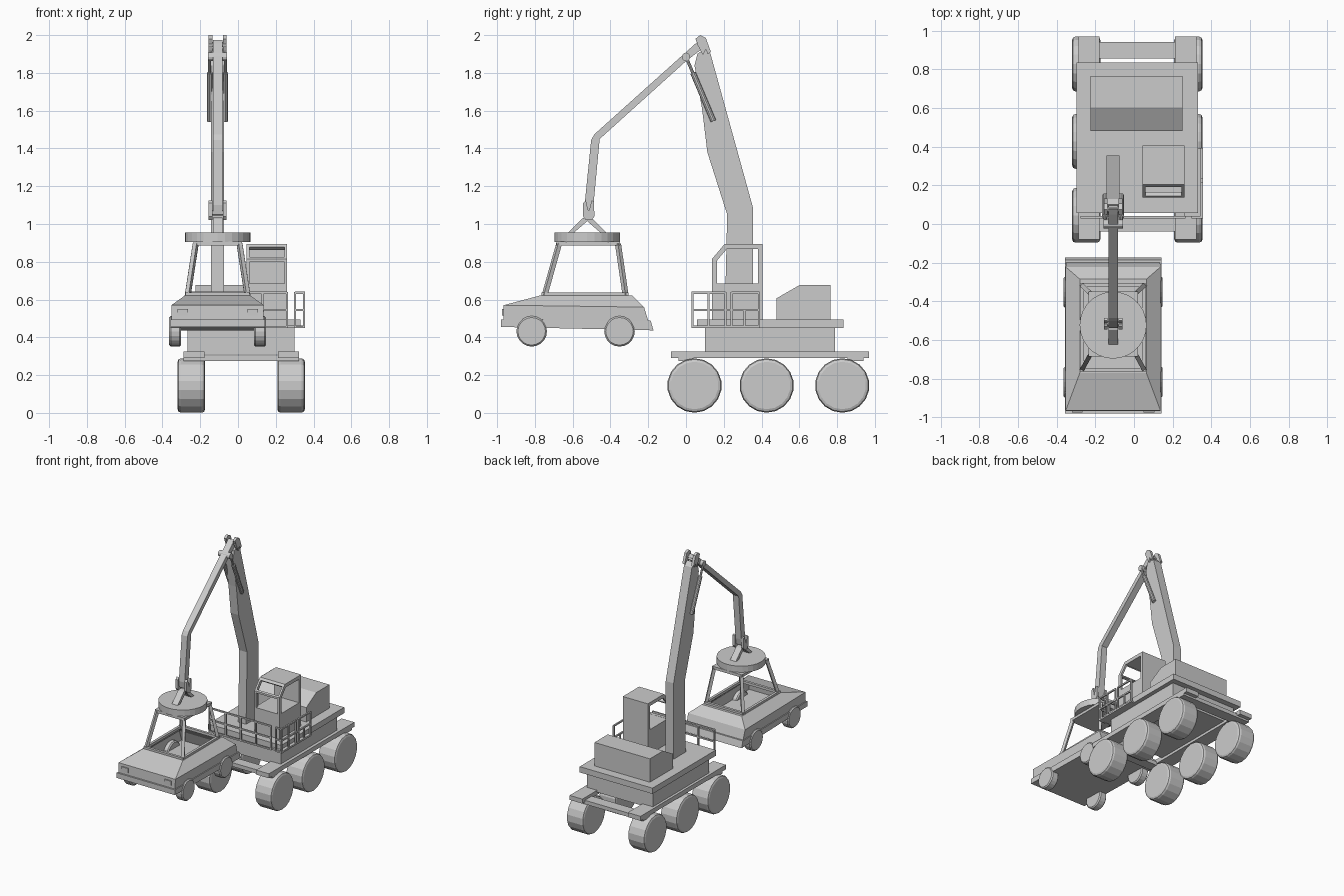
import bpy, bmesh, math
from mathutils import Vector, Matrix

BX = -0.108   # centre line of boom, magnet and car
TX = 0.017    # centre line of the truck


def finish(name, bm):
    bmesh.ops.recalc_face_normals(bm, faces=bm.faces)
    me = bpy.data.meshes.new(name)
    bm.to_mesh(me)
    bm.free()
    ob = bpy.data.objects.new(name, me)
    bpy.context.collection.objects.link(ob)
    return ob


def box(name, x0, x1, y0, y1, z0, z1):
    bm = bmesh.new()
    bmesh.ops.create_cube(bm, size=1)
    for v in bm.verts:
        v.co = Vector((x0 if v.co.x < 0 else x1, y0 if v.co.y < 0 else y1, z0 if v.co.z < 0 else z1))
    return finish(name, bm)


def prism(name, x0, x1, pts):
    """Side profile (y, z) extruded along x."""
    bm = bmesh.new()
    f = bm.faces.new([bm.verts.new((x0, y, z)) for y, z in pts])
    g = bmesh.ops.extrude_face_region(bm, geom=[f])["geom"]
    for v in g:
        if isinstance(v, bmesh.types.BMVert):
            v.co.x = x1
    return finish(name, bm)


def rod(name, a, b, r, n=4, bevel=0, segs=2):
    """Bar with n sides from a to b, optionally with rounded end edges."""
    a, b = Vector(a), Vector(b)
    bm = bmesh.new()
    bmesh.ops.create_cone(bm, cap_ends=True, segments=n, radius1=r, radius2=r, depth=(b - a).length)
    if n == 4:
        bmesh.ops.rotate(bm, verts=bm.verts, matrix=Matrix.Rotation(math.pi / 4, 3, 'Z'))
    if bevel:
        rim = [e for e in bm.edges if abs(e.verts[0].co.z - e.verts[1].co.z) < 1e-5]
        bmesh.ops.bevel(bm, geom=rim, offset=bevel, segments=segs, affect='EDGES', profile=0.5)
    q = (b - a).to_track_quat('Z', 'Y').to_matrix().to_4x4()
    bmesh.ops.transform(bm, verts=bm.verts, matrix=Matrix.Translation((a + b) / 2) @ q)
    return finish(name, bm)


def cut(ob, cutter):
    m = ob.modifiers.new("cut", 'BOOLEAN')
    m.operation, m.object, m.solver = 'DIFFERENCE', cutter, 'EXACT'
    cutter.hide_render = True
    cutter.hide_set(True)


# truck wheels, rails and cross beams
for s in (-1, 1):
    for y in (0.045, 0.427, 0.827):
        rod("truck_wheel", (TX + s * 0.191, y, 0.145), (TX + s * 0.337, y, 0.145), 0.144, 18, 0.018)
    box("chassis_rail", *sorted((TX + s * 0.195, TX + s * 0.305)), -0.08, 0.97, 0.29, 0.325)
for y0, y1 in ((-0.04, 0.04), (0.855, 0.94)):
    box("cross_beam", -0.288, 0.322, y0, y1, 0.275, 0.305)

# superstructure
box("lower_body", -0.268, 0.298, 0.10, 0.79, 0.31, 0.455)
box("deck", -0.297, 0.33, 0.058, 0.835, 0.45, 0.495)
prism("engine_housing", -0.225, 0.252,
      [(0.48, 0.49), (0.48, 0.607), (0.602, 0.677), (0.765, 0.677), (0.765, 0.49)])

# operator cab with see-through windows
cab = prism("cab", 0.045, 0.26, [(0.138, 0.49), (0.138, 0.815), (0.205, 0.895), (0.405, 0.895), (0.405, 0.49)])
cut(cab, prism("side_window_cutter", 0.0, 0.3,
               [(0.163, 0.685), (0.163, 0.805), (0.216, 0.868), (0.38, 0.868), (0.38, 0.685)]))
cut(cab, box("front_window_cutter", 0.06, 0.245, 0.10, 0.20, 0.686, 0.80))
cut(cab, prism("upper_window_cutter", 0.06, 0.245,
               [(0.12, 0.845), (0.19, 0.79), (0.235, 0.844), (0.165, 0.90)]))

# side platform and railings
box("side_platform", 0.26, 0.355, 0.04, 0.39, 0.45, 0.463)
P = 0.008
for x in (-0.27, -0.13, 0.0, 0.13, 0.26):
    rod("railing_post", (x, 0.035, 0.45), (x, 0.035, 0.64), P)
for z in (0.455, 0.545, 0.636):
    rod("front_rail", (-0.27, 0.035, z), (0.26, 0.035, z), P)
    rod("corner_rail", (0.302, 0.035, z), (0.35, 0.035, z), P)
    rod("side_rail", (0.35, 0.03, z), (0.35, 0.21 if z > 0.6 else 0.39, z), P)
rod("railing_post", (0.302, 0.035, 0.45), (0.302, 0.035, 0.64), P)
for y, z in ((0.035, 0.64), (0.12, 0.64), (0.21, 0.64), (0.24, 0.55), (0.31, 0.55), (0.387, 0.64)):
    rod("side_post", (0.35, y, 0.45), (0.35, y, z), P)
rod("side_rail", (0.35, 0.24, 0.636), (0.35, 0.39, 0.636), P)
rod("side_post", (0.35, 0.24, 0.54), (0.35, 0.24, 0.64), P)

# main boom
prism("boom", BX - 0.034, BX + 0.034,
      [(0.205, 0.49), (0.355, 0.49), (0.355, 1.085), (0.13, 1.90), (0.10, 1.93), (0.06, 1.90),
       (0.045, 1.84), (0.085, 1.61), (0.113, 1.38), (0.218, 1.05)])

# jib arm with an elbow
prism("jib_arm", BX - 0.025, BX + 0.025,
      [(0.075, 1.975), (0.05, 1.955), (-0.485, 1.475), (-0.502, 1.445), (-0.537, 1.10), (-0.53, 1.05),
       (-0.50, 1.05), (-0.49, 1.10), (-0.457, 1.45), (0.0, 1.862), (0.095, 1.935)])

# forks, pins and paired hydraulic cylinders
for s in (-1, 1):
    xs = sorted((BX + s * 0.028, BX + s * 0.048))
    prism("boom_fork", *xs, [(0.05, 1.98), (0.075, 2.0), (0.105, 1.985), (0.132, 1.91),
                             (0.115, 1.90), (0.105, 1.925), (0.09, 1.895), (0.075, 1.92)])
    prism("magnet_fork", *xs, [(-0.545, 1.04), (-0.53, 1.02), (-0.50, 1.02), (-0.485, 1.04), (-0.487, 1.12),
                               (-0.50, 1.125), (-0.515, 1.06), (-0.53, 1.125), (-0.545, 1.11)])
    x = BX + s * 0.042
    rod("piston_rod", (x, 0.0, 1.885), (x, 0.06, 1.745), 0.008, 8)
    rod("hydraulic_cylinder", (x, 0.037, 1.80), (x, 0.145, 1.545), 0.015, 10)
rod("piston_pin", (BX - 0.05, 0.0, 1.885), (BX + 0.05, 0.0, 1.885), 0.022, 12)
rod("boom_pin", (BX - 0.047, 0.075, 1.95), (BX + 0.047, 0.075, 1.95), 0.014, 12)
rod("magnet_pin", (BX - 0.045, -0.515, 1.06), (BX + 0.045, -0.515, 1.06), 0.014, 12)

# lifting magnet and its struts
MY = -0.523
rod("magnet_disc", (BX, MY, 0.905), (BX, MY, 0.955), 0.173, 28)
for s in (-1, 1):
    prism("magnet_strut", BX - 0.025, BX + 0.025,
          [(MY, 1.035), (MY + s * 0.025, 1.03), (MY + s * 0.105, 0.95), (MY + s * 0.075, 0.95), (MY, 1.015)])

# hollow car body: rings of (front z, rear z, front y, rear y, half width)
rings = [(0.455, 0.437, -0.98, -0.172, 0.25), (0.495, 0.488, -0.98, -0.187, 0.25),
         (0.495, 0.488, -0.967, -0.20, 0.243), (0.57, 0.56, -0.965, -0.222, 0.245),
         (0.622, 0.622, -0.77, -0.285, 0.172), (0.622, 0.622, -0.75, -0.315, 0.152),
         (0.555, 0.548, -0.94, -0.245, 0.225), (0.47, 0.46, -0.95, -0.21, 0.23)]
bm = bmesh.new()
loops = []
for zf, zr, yf, yr, w in rings:
    loops.append([bm.verts.new(c) for c in
                  ((BX - w, yf, zf), (BX + w, yf, zf), (BX + w, yr, zr), (BX - w, yr, zr))])
for a, b in zip(loops, loops[1:]):
    for i in range(4):
        j = (i + 1) % 4
        bm.faces.new((a[i], a[j], b[j], b[i]))
bm.faces.new(loops[0])
bm.faces.new(loops[-1])
finish("car_body", bm)

# car roof, window pillars, window sills, wheels and lamps
box("car_roof", BX - 0.128, BX + 0.128, -0.685, -0.35, 0.885, 0.907)
for s in (-1, 1):
    rod("front_pillar", (BX + s * 0.16, -0.752, 0.61), (BX + s * 0.116, -0.672, 0.895), 0.016)
    rod("rear_pillar", (BX + s * 0.16, -0.318, 0.61), (BX + s * 0.116, -0.36, 0.895), 0.016)
    rod("side_sill", (BX + s * 0.16, -0.762, 0.628), (BX + s * 0.16, -0.308, 0.628), 0.014)
    for y in (-0.817, -0.352):
        rod("car_wheel", (BX + s * 0.193, y, 0.432), (BX + s * 0.256, y, 0.432), 0.081, 20, 0.008, 1)
    box("headlamp", BX + s * 0.185 - 0.028, BX + s * 0.185 + 0.028, -0.974, -0.955, 0.515, 0.55)
for y in (-0.755, -0.315):
    rod("end_sill", (BX - 0.165, y, 0.628), (BX + 0.165, y, 0.628), 0.014)
